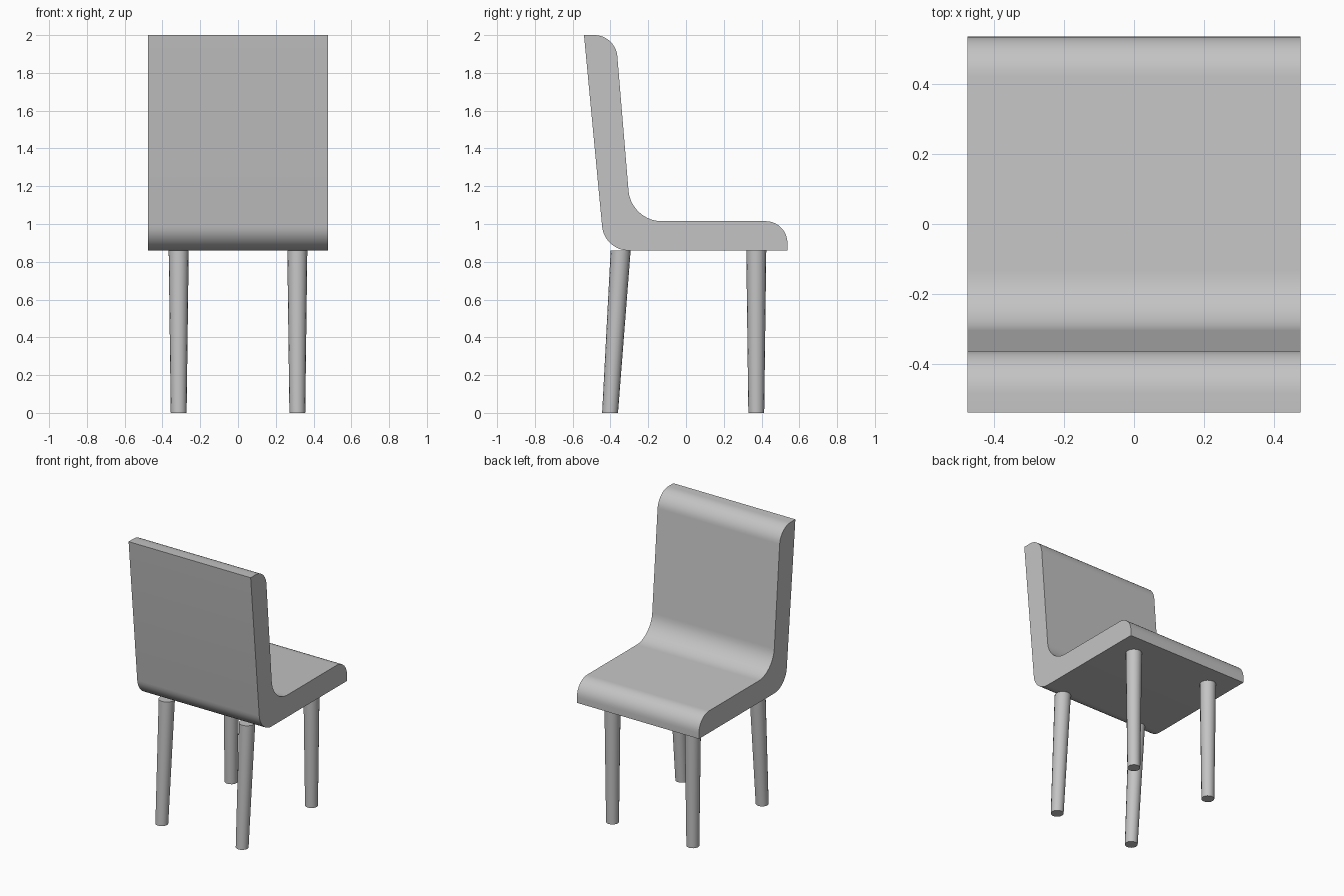
import bpy
import bmesh
import math
from mathutils import Vector

if "Cube" in bpy.data.objects:
    bpy.data.objects.remove(bpy.data.objects["Cube"], do_unlink=True)


def make_material(name, color):
    mat = bpy.data.materials.new(name)
    mat.use_nodes = True
    mat.diffuse_color = color
    mat.node_tree.nodes["Principled BSDF"].inputs["Base Color"].default_value = color
    return mat


GREY = make_material("plain grey", (0.55, 0.55, 0.55, 1))


def finish(bm, name):
    bmesh.ops.recalc_face_normals(bm, faces=bm.faces)
    mesh = bpy.data.meshes.new(name)
    bm.to_mesh(mesh)
    bm.free()
    mesh.materials.append(GREY)
    obj = bpy.data.objects.new(name, mesh)
    bpy.context.collection.objects.link(obj)
    bpy.ops.object.select_all(action="DESELECT")
    obj.select_set(True)
    bpy.context.view_layer.objects.active = obj
    bpy.ops.object.shade_smooth_by_angle(angle=math.radians(35))
    return obj


def rounded(corners, steps=10):
    """Outline of (y, z) corners, each rounded over its tangent length."""
    points = []
    for i, (y, z, trim) in enumerate(corners):
        corner = Vector((y, z))
        if not trim:
            points.append(corner)
            continue
        before = Vector(corners[i - 1][:2])
        after = Vector(corners[(i + 1) % len(corners)][:2])
        a = corner + (before - corner).normalized() * trim
        b = corner + (after - corner).normalized() * trim
        ha, hb = a.lerp(corner, 0.55), b.lerp(corner, 0.55)
        for s in range(steps + 1):
            t = s / steps
            u = 1 - t
            points.append(a * u**3 + ha * 3 * u * u * t + hb * 3 * u * t * t + b * t**3)
    return points


# Seat and backrest: one side profile extruded across the width
HALF_WIDTH = 0.477
SEAT_BOTTOM = 0.86
profile = rounded([
    (-0.54, 2.0, 0),
    (-0.373, 2.0, 0.11),
    (-0.291, 1.015, 0.16),
    (0.537, 1.015, 0.115),
    (0.537, SEAT_BOTTOM, 0),
    (-0.432, SEAT_BOTTOM, 0.125),
])
bm = bmesh.new()
side = bm.faces.new([bm.verts.new((-HALF_WIDTH, p.x, p.y)) for p in profile])
extruded = bmesh.ops.extrude_face_region(bm, geom=[side], use_keep_orig=True)
moved = [g for g in extruded["geom"] if isinstance(g, bmesh.types.BMVert)]
bmesh.ops.translate(bm, verts=moved, vec=(2 * HALF_WIDTH, 0, 0))
finish(bm, "seat_and_backrest")


# Legs: tapered rounds, the pair under the backrest splayed outward
def leg(name, x, y_top, y_bottom):
    bm = bmesh.new()
    bmesh.ops.create_cone(bm, cap_ends=True, segments=16, radius1=0.042,
                          radius2=0.053, depth=SEAT_BOTTOM)
    for v in bm.verts:
        t = v.co.z / SEAT_BOTTOM + 0.5
        v.co += Vector((x, y_bottom + (y_top - y_bottom) * t, SEAT_BOTTOM / 2))
    finish(bm, name)


for side_name, x in (("left", 0.314), ("right", -0.314)):
    leg("backrest_leg_" + side_name, x, -0.346, -0.402)
    leg("seat_edge_leg_" + side_name, x, 0.372, 0.372)
